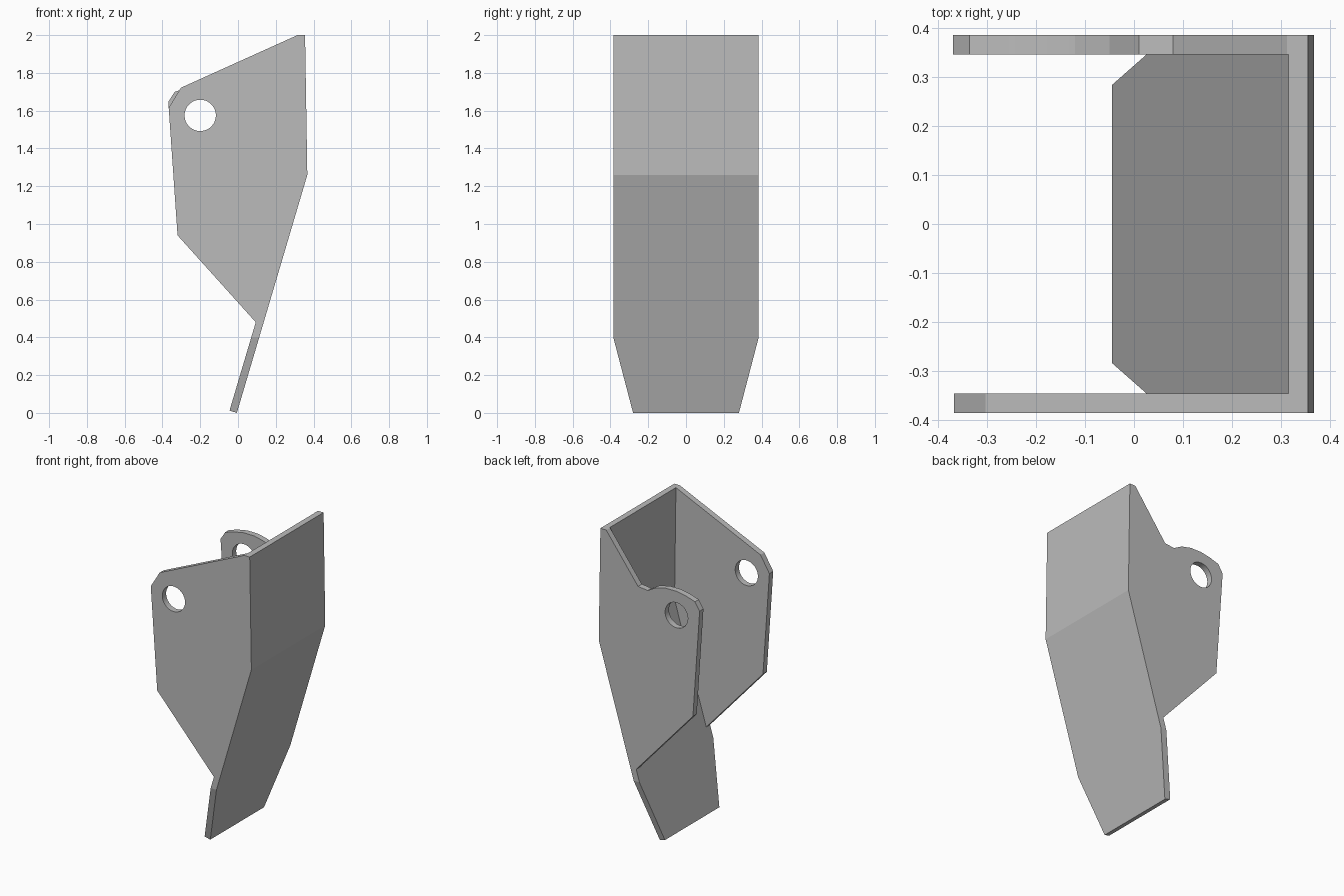
import bpy, bmesh, math
from mathutils import Vector

cube = bpy.data.objects.get("Cube")
if cube:
    bpy.data.objects.remove(cube, do_unlink=True)

HALF, INNER = 0.385, 0.345      # outer and inner half width

steel = bpy.data.materials.new("plain_grey_steel")
steel.use_nodes = True
steel.diffuse_color = (0.5, 0.5, 0.5, 1)
steel.node_tree.nodes["Principled BSDF"].inputs["Base Color"].default_value = (0.5, 0.5, 0.5, 1)


def prism(name, profile, start, end, axis="Y"):
    """Extrude a flat profile along Y (points are x, z) or X (points are y, z)."""
    bm = bmesh.new()
    place = (lambda a, b: (a, start, b)) if axis == "Y" else (lambda a, b: (start, a, b))
    face = bm.faces.new([bm.verts.new(place(a, b)) for a, b in profile])
    grown = bmesh.ops.extrude_face_region(bm, geom=[face])
    move = Vector((0, end - start, 0)) if axis == "Y" else Vector((end - start, 0, 0))
    bmesh.ops.translate(bm, vec=move, verts=[v for v in grown["geom"] if isinstance(v, bmesh.types.BMVert)])
    bmesh.ops.recalc_face_normals(bm, faces=bm.faces)
    mesh = bpy.data.meshes.new(name)
    bm.to_mesh(mesh)
    bm.free()
    obj = bpy.data.objects.new(name, mesh)
    bpy.context.collection.objects.link(obj)
    return obj


def cut(target, cutter):
    cutter.hide_render = True
    mod = target.modifiers.new("cut", "BOOLEAN")
    mod.operation, mod.solver, mod.object = "DIFFERENCE", "EXACT", cutter
    bpy.context.view_layer.objects.active = target
    bpy.ops.object.modifier_apply(modifier=mod.name)
    bpy.data.objects.remove(cutter, do_unlink=True)


# Solid side silhouette: bent back plate, pointed toe and cheeks
top_in, bend_in, foot = (0.315, 2.0), (0.325, 1.26), (0.094, 0.48)
body = prism("bracket_shell", [
    (0.355, 2.0), (0.367, 1.26), (-0.006, 0), (-0.045, 0.012), foot,
    (-0.32, 0.94), (-0.372, 1.69), top_in], -HALF, HALF)

# Hollow between the two cheeks
cut(body, prism("hollow", [
    (0.3137, 2.1), bend_in, foot, (-0.6, 0.48), (-0.6, 2.1)], -INNER, INNER))

# Clipped corner of the front cheek
cut(body, prism("front_trim", [
    (-0.294, 1.735), (-0.382, 1.59), (-0.6, 1.59), (-0.6, 1.735)], -0.5, -0.2))

# Notch and rounded lug of the rear cheek
cut(body, prism("rear_trim", [
    (0.315, 2.1), (0.313, 2.0), (0.08, 1.69), (0.01, 1.682), (-0.05, 1.715),
    (-0.12, 1.732), (-0.2, 1.733), (-0.27, 1.72), (-0.335, 1.7), (-0.37, 1.645),
    (-0.4, 1.598), (-0.6, 1.6), (-0.6, 2.1)], 0.2, 0.5))

# Tapered toe corners
for side in (-1, 1):
    cut(body, prism("toe_trim", [
        (side * y, z) for y, z in
        ((0.398, 0.45), (0.6, 0.45), (0.6, -0.1), (0.254, -0.1))], -0.5, 0.5, "X"))

# Pin hole through both cheeks
circle = [(-0.2 + 0.083 * math.cos(math.tau * i / 36),
           1.575 + 0.083 * math.sin(math.tau * i / 36)) for i in range(36)]
cut(body, prism("pin_hole", circle, -0.6, 0.6))

body.data.materials.clear()
body.data.materials.append(steel)
for o in bpy.context.selected_objects:
    o.select_set(False)
body.select_set(True)
bpy.context.view_layer.objects.active = body
bpy.ops.object.shade_smooth_by_angle(angle=math.radians(12))
